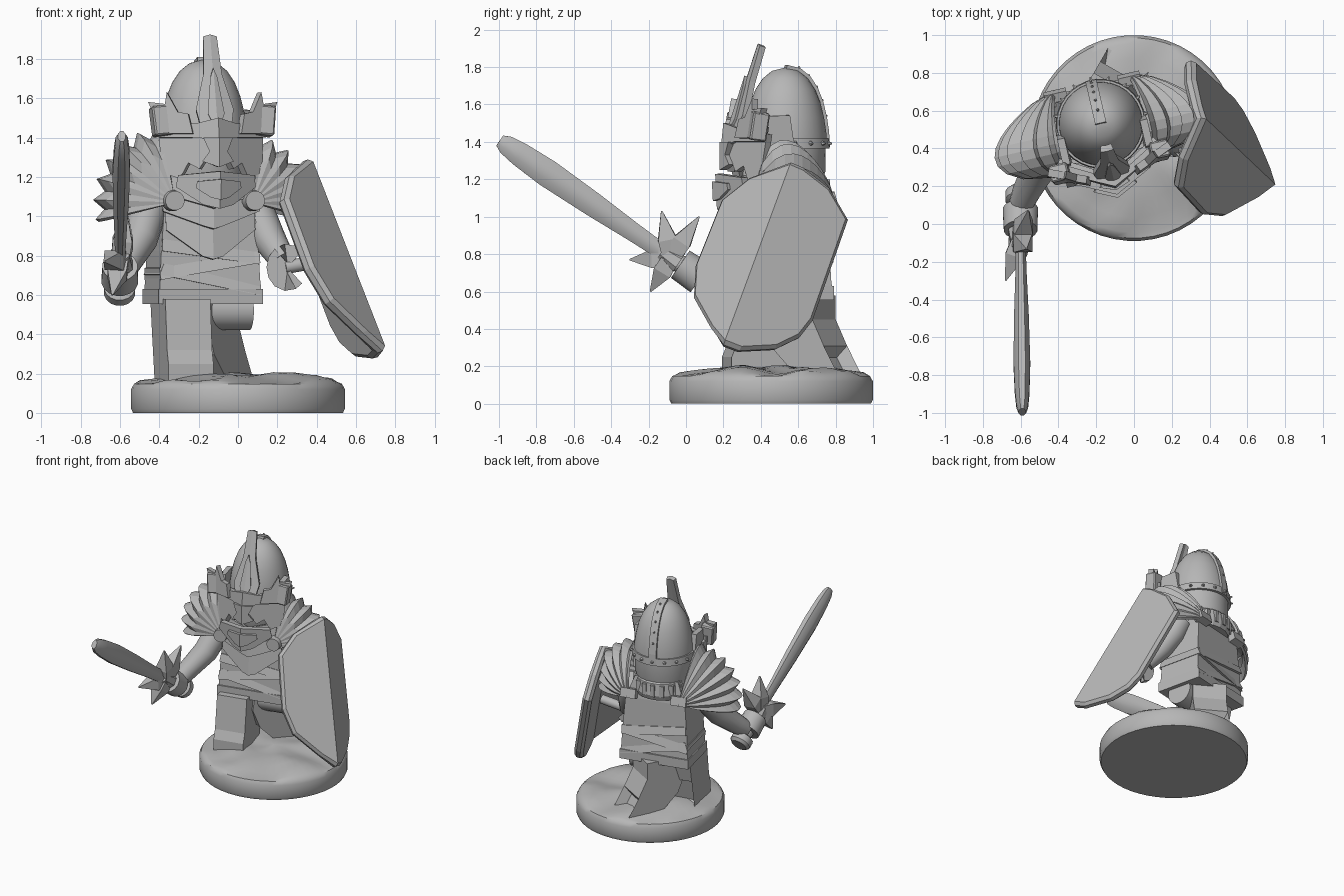
import bpy, bmesh
from math import sin, cos, pi, radians
from mathutils import Vector, Matrix, noise

if "Cube" in bpy.data.objects:
    bpy.data.objects.remove(bpy.data.objects["Cube"])

GREY = (0.47, 0.47, 0.47, 1)
stone = bpy.data.materials.new("plain grey")
stone.use_nodes = True
stone.diffuse_color = GREY
stone.node_tree.nodes["Principled BSDF"].inputs["Base Color"].default_value = GREY

# Body frame: the warrior is turned slightly on the base; the rear leg turns outward
WORLD = Matrix.Identity(4)
BODY = Matrix.Translation((-0.18, 0.55, 0)) @ Matrix.Rotation(radians(13), 4, 'Z')
REAR = (Matrix.Translation((-0.15, 0.66, 0)) @ Matrix.Rotation(radians(-30), 4, 'Z')
        @ Matrix.Translation((0, -0.1, 0)))


def finish(name, bm, frame=WORLD, smooth=False, thick=0, bevel=0):
    bmesh.ops.remove_doubles(bm, verts=bm.verts, dist=0.0005)
    bmesh.ops.recalc_face_normals(bm, faces=bm.faces)
    me = bpy.data.meshes.new(name)
    bm.to_mesh(me)
    bm.free()
    me.materials.append(stone)
    ob = bpy.data.objects.new(name, me)
    bpy.context.collection.objects.link(ob)
    ob.matrix_world = frame
    if thick:
        mod = ob.modifiers.new("thickness", 'SOLIDIFY')
        mod.thickness, mod.offset = thick, 0
    if bevel:
        mod = ob.modifiers.new("edge", 'BEVEL')
        mod.width, mod.segments, mod.angle_limit = bevel, 1, radians(60)
    if smooth:
        bpy.ops.object.select_all(action='DESELECT')
        ob.select_set(True)
        bpy.context.view_layer.objects.active = ob
        bpy.ops.object.shade_smooth_by_angle(angle=radians(35))
    return ob


def loft(name, path, radii, n=12, frame=WORLD, smooth=True, bevel=0, bump=0):
    """Sweep n-sided rings along a path; a radius may be a pair (side, depth)."""
    bm = bmesh.new()
    pts = [Vector(p) for p in path]
    rings = []
    for i, p in enumerate(pts):
        d = (pts[min(i + 1, len(pts) - 1)] - pts[max(i - 1, 0)]).normalized()
        ref = Vector((1, 0, 0)) if abs(d.x) < 0.9 else Vector((0, 0, 1))
        side = (ref - d * ref.dot(d)).normalized()
        other = d.cross(side)
        a, b = radii[i] if isinstance(radii[i], tuple) else (radii[i], radii[i])
        k = 2 ** 0.5 if n == 4 else 1
        ring = []
        for j in range(n):
            t = 2 * pi * (j + 0.5) / n
            co = p + side * a * k * cos(t) + other * b * k * sin(t)
            if bump and co.z > 0.155:
                co.z += bump * noise.noise(co * 5)
            ring.append(bm.verts.new(co))
        rings.append(ring)
    for r, s in zip(rings, rings[1:]):
        for j in range(n):
            bm.faces.new((r[j], r[(j + 1) % n], s[(j + 1) % n], s[j]))
    bm.faces.new(rings[0])
    bm.faces.new(rings[-1])
    return finish(name, bm, frame, smooth, 0, bevel)


def lathe(name, profile, centre=(0, 0), **kw):
    return loft(name, [(*centre, z + i * 1e-5) for i, (r, z) in enumerate(profile)],
                [max(r, 0.001) for r, z in profile], **kw)


def plate(name, half, front, fold, lean=0, z0=0, thick=0.04):
    """Mirrored plate folded along its centre line."""
    bm = bmesh.new()
    for s in (1, -1):
        bm.faces.new([bm.verts.new((s * u, front + fold * u + lean * (z - z0), z))
                      for u, z in half])
    return finish(name, bm, BODY, thick=thick)


def prism(name, outline, x0, x1, frame):
    """Side outline (depth, height) extruded across, with a hollow back."""
    bm = bmesh.new()
    a, b = ([bm.verts.new((x, y, z)) for y, z in outline] for x in (x0, x1))
    n = len(a)
    for i in range(n):
        bm.faces.new((a[i], a[(i + 1) % n], b[(i + 1) % n], b[i]))
    bm.faces.new(a)
    bm.faces.new(b)
    bmesh.ops.recalc_face_normals(bm, faces=bm.faces)
    back = max((f for f in bm.faces if f.normal.y > 0.6), key=lambda f: f.calc_area())
    bmesh.ops.inset_individual(bm, faces=[back], thickness=0.045, depth=-0.07)
    return finish(name, bm, frame)


# Round base with uneven ground
lathe("base", [(0.535, 0), (0.545, 0.02), (0.545, 0.12), (0.53, 0.148), (0.5, 0.16), (0.42, 0.175),
               (0.33, 0.185), (0.24, 0.19), (0.16, 0.19), (0.08, 0.19), (0, 0.19)],
      (0, 0.455), n=48, bump=0.035)

# Legs
prism("right_leg", [(-0.24, 0.58), (0.1, 0.58), (0.06, 0.4), (0, 0.15), (-0.31, 0.15),
                    (-0.31, 0.25), (-0.28, 0.32)], -0.25, -0.015, BODY)
prism("left_leg", [(-0.1, 0.58), (0.19, 0.58), (0.19, 0.45), (0.26, 0.31), (0.34, 0.17), (0.06, 0.18),
                   (-0.06, 0.3), (-0.12, 0.45)], -0.125, 0.125, REAR)
loft("hip_joint", [(-0.24, -0.02, 0.52), (0.24, -0.02, 0.52)], [0.1, 0.1], 20, BODY)

# Torso, belt and wrapped skirt
loft("torso", [(0, 0, 0.6), (0, 0, 0.8), (0, 0, 1.05), (0, 0, 1.22)],
     [(0.265, 0.175), (0.255, 0.165), (0.235, 0.155), (0.17, 0.13)], 4, BODY, False)
loft("belt", [(0, 0, 0.555), (0, 0, 0.63)], [(0.272, 0.185)] * 2, 4, BODY, False)
for i, tilt in enumerate((0.012, -0.01, 0.008)):
    z = 0.65 + 0.07 * i
    loft("skirt_fold", [(0, 0, z), (tilt, 0, z + 0.06)],
         [(0.272 - 0.008 * i, 0.186), (0.257, 0.168)], 4, BODY, False)

# Breastplate chevrons, lowest first, each overlapping the one below
for i, drop in enumerate((0.17, 0.11, 0.1)):
    z, w = 0.95 + 0.095 * i, 0.23 + 0.02 * i
    plate("breastplate_chevron", [(0, z + 0.03), (w, z + 0.1), (w, z - 0.02), (0.05, z - drop + 0.015),
                                  (0, z - drop)], -0.215 - 0.02 * i, 0.22, 0.12, z, 0.03)

# Ribbed collar
lathe("collar", [(0.2, 1.08), (0.215, 1.12), (0.2, 1.21), (0.17, 1.24)], n=20, frame=BODY, smooth=False)
for i in range(9):
    a = pi * (i + 0.5) / 9
    p = Vector((0.2 * cos(a), 0.2 * sin(a), 1.11))
    loft("collar_rib", [p, p + Vector((0, 0, 0.09))], [0.017, 0.017], 4, BODY, False)

# Head and helmet dome
HEAD = (0, -0.02)
DOME = [(0.224, 1.37), (0.22, 1.45), (0.208, 1.53), (0.188, 1.61), (0.16, 1.68), (0.12, 1.74),
        (0.07, 1.78), (0, 1.797)]
lathe("neck_guard", [(0.19, 1.16), (0.215, 1.24), (0.217, 1.38)], HEAD, n=32, frame=BODY)
lathe("helmet_dome", DOME, HEAD, n=32, frame=BODY)
lathe("helmet_band", [(0.215, 1.365), (0.238, 1.365), (0.233, 1.42), (0.21, 1.42)], HEAD, n=32, frame=BODY)
arc = [(0, r - 0.018, z + 0.003) for r, z in DOME]
loft("helmet_rib", arc, [(0.03, 0.012)] * len(arc), 4, BODY, False)


def rivet(p, out):
    p, out = Vector(p), Vector(out).normalized()
    loft("rivet", [p, p + out * 0.022], [0.014, 0.004], 6, BODY, False)


for p in arc[2:7]:
    rivet(p, (0, p[1], (p[2] - 1.4) * 0.5))
for i in range(9):
    a = pi * i / 8
    rivet((0.232 * cos(a), 0.232 * sin(a) - 0.02, 1.392), (cos(a), sin(a), 0))

# Face mask, brow, chin guard and tall crest
plate("face_mask", [(0, 1.46), (0.12, 1.46), (0.265, 1.44), (0.25, 1.22), (0.17, 1.19),
                    (0.13, 1.27), (0.08, 1.24), (0.05, 1.29), (0, 1.27)], -0.33, 0.6, 0.1, 1.4)
plate("brow", [(0, 1.5), (0.1, 1.47), (0.28, 1.48), (0.27, 1.4), (0.08, 1.4), (0, 1.36)],
      -0.35, 0.55, 0.1, 1.4)
plate("nose_guard", [(0, 1.4), (0.07, 1.4), (0.04, 1.33), (0.075, 1.28), (0, 1.25)], -0.36, 0.4)
for d, s in ((-0.38, 1), (-0.4, 0.55)):
    plate("chin_guard", [(0, 1.14 + 0.09 * s), (0.19 * s, 1.14 + 0.07 * s), (0.2 * s, 1.14 + 0.01 * s),
                         (0.07 * s, 1.14 - 0.08 * s), (0, 1.14 - 0.1 * s)], d, 0.5, -0.05, 1.14)
plate("crest", [(0, 1.92), (0.032, 1.91), (0.045, 1.72), (0.095, 1.54), (0.075, 1.44), (0.06, 1.42), (0, 1.36)],
      -0.325, 0.2, 0.33, 1.4, 0.035)
plate("crest_ridge", [(0, 1.75), (0.015, 1.7), (0.04, 1.52), (0, 1.42)], -0.345, 0.3, 0.33, 1.4, 0.03)

# Winged temple ornaments
plate("temple_wing", [(0.12, 1.42), (0.14, 1.52), (0.19, 1.53), (0.24, 1.63), (0.25, 1.57), (0.33, 1.58),
                      (0.3, 1.5), (0.29, 1.42)], -0.36, 0.4, 0.1, 1.4)
for s in (-1, 1):
    loft("temple_block", [(s * 0.26, -0.24, 1.41), (s * 0.275, -0.22, 1.56)],
         [(0.05, 0.045)] * 2, 4, BODY, False, 0.008)
    loft("cheek_guard", [(s * 0.215, -0.11, 1.22), (s * 0.225, -0.12, 1.54)],
         [(0.02, 0.11), (0.02, 0.07)], 4, BODY, False)

    # Fluted pauldron: lames hinged at a front and a back pivot, widest near the front
    bm = bmesh.new()
    grid = []
    for j in range(13):
        phi, row = radians(-14 + 8 * j), []
        for i in range(11):
            r = (0.36 - 0.02 * s) * sin(pi * (i / 10) ** 0.7) ** 0.7 * (1 - 0.15 * (j % 2))
            row.append(bm.verts.new((s * (0.2 + r * cos(phi)), -0.25 + 0.045 * i, 1.07 + r * sin(phi))))
        grid.append(row)
    for a, b in zip(grid, grid[1:]):
        for i in range(10):
            bm.faces.new((a[i], a[i + 1], b[i + 1], b[i]))
    finish("pauldron", bm, BODY, thick=0.02)
    loft("shoulder_disc", [(s * 0.21, -0.22, 1.08), (s * 0.21, -0.285, 1.08)], [0.055, 0.05], 16, BODY)
    loft("back_clasp", [(s * 0.2, 0.13, 1.08), (s * 0.2, 0.2, 1.1)], [(0.06, 0.035)] * 2, 4, BODY, False)

# Sword arm, hand and sword
loft("right_arm", [(-0.42, 0.47, 1.12), (-0.46, 0.4, 1.02), (-0.5, 0.3, 0.88), (-0.57, 0.17, 0.76),
                   (-0.6, 0.1, 0.7)], [0.09, 0.095, 0.09, 0.075, 0.065], 16)
GUARD = Vector((-0.6, -0.08, 0.78))
AXIS = Vector((0.008, -0.825, 0.565))


def along(s):
    return GUARD + AXIS * s


loft("right_hand", [along(-0.19), along(-0.06)], [0.095, 0.09], 16)
loft("sword_grip", [along(-0.3), along(0.02)], [0.05, 0.05], 16)
loft("pommel", [along(s) for s in (-0.32, -0.3, -0.25, -0.235)], [0.06, 0.08, 0.08, 0.055], 16)
blade = [(0, 0.045), (0.25, 0.055), (0.5, 0.07), (0.8, 0.08), (0.98, 0.07), (1.07, 0.056), (1.11, 0.035)]
loft("sword_blade", [along(s) for s, w in blade], [(w * 0.6, w) for s, w in blade], 8)
loft("guard_core", [along(-0.05), along(0.06)], [0.07, 0.05], 8, smooth=False)
for tip in ((-0.57, -0.13, 1.03), (-0.56, 0.07, 1.0), (-0.68, -0.3, 0.77), (-0.64, -0.19, 0.6)):
    tip = Vector(tip)
    loft("guard_prong", [GUARD, GUARD.lerp(tip, 0.4), tip], [0.045, 0.05, 0.004], 4, smooth=False)

# Shield arm and gripping hand
loft("left_arm", [(0.06, 0.6, 1.1), (0.1, 0.56, 1.0), (0.16, 0.49, 0.88), (0.23, 0.41, 0.77)],
     [0.09, 0.095, 0.085, 0.065], 16)
grip = [(0.25 + 0.055 * cos(t), 0.38, 0.74 + 0.07 * sin(t)) for t in [radians(40 + 28 * i) for i in range(11)]]
loft("left_hand", grip, [(0.05, 0.022)] * len(grip), 4, smooth=False)
loft("shield_grip", [(0.24, 0.38, 0.74), (0.46, 0.42, 0.78)], [0.035, 0.035], 12)


# Shield: two flat halves meeting on a slanted ridge, the front one folded harder
def ridge(z):
    return 0.53 + 0.37 * (z - 1.2)


bm = bmesh.new()
halves = ((0.7, [(0.35, 1.2), (0.2, 1.08), (0.06, 0.73), (0.05, 0.56), (0.14, 0.4)]),
          (0.42, [(0.62, 1.26), (0.76, 1.15), (0.86, 0.98), (0.67, 0.44), (0.6, 0.35), (0.475, 0.29), (0.28, 0.28)]))
for fold, half in halves:
    bm.faces.new([bm.verts.new((0.345 + 0.39 * (1.28 - z) - fold * abs(y - ridge(z)), y, z))
                  for y, z in [(ridge(1.285), 1.285)] + half + [(ridge(0.31), 0.31)]])
finish("shield", bm, thick=0.07, bevel=0.02)
